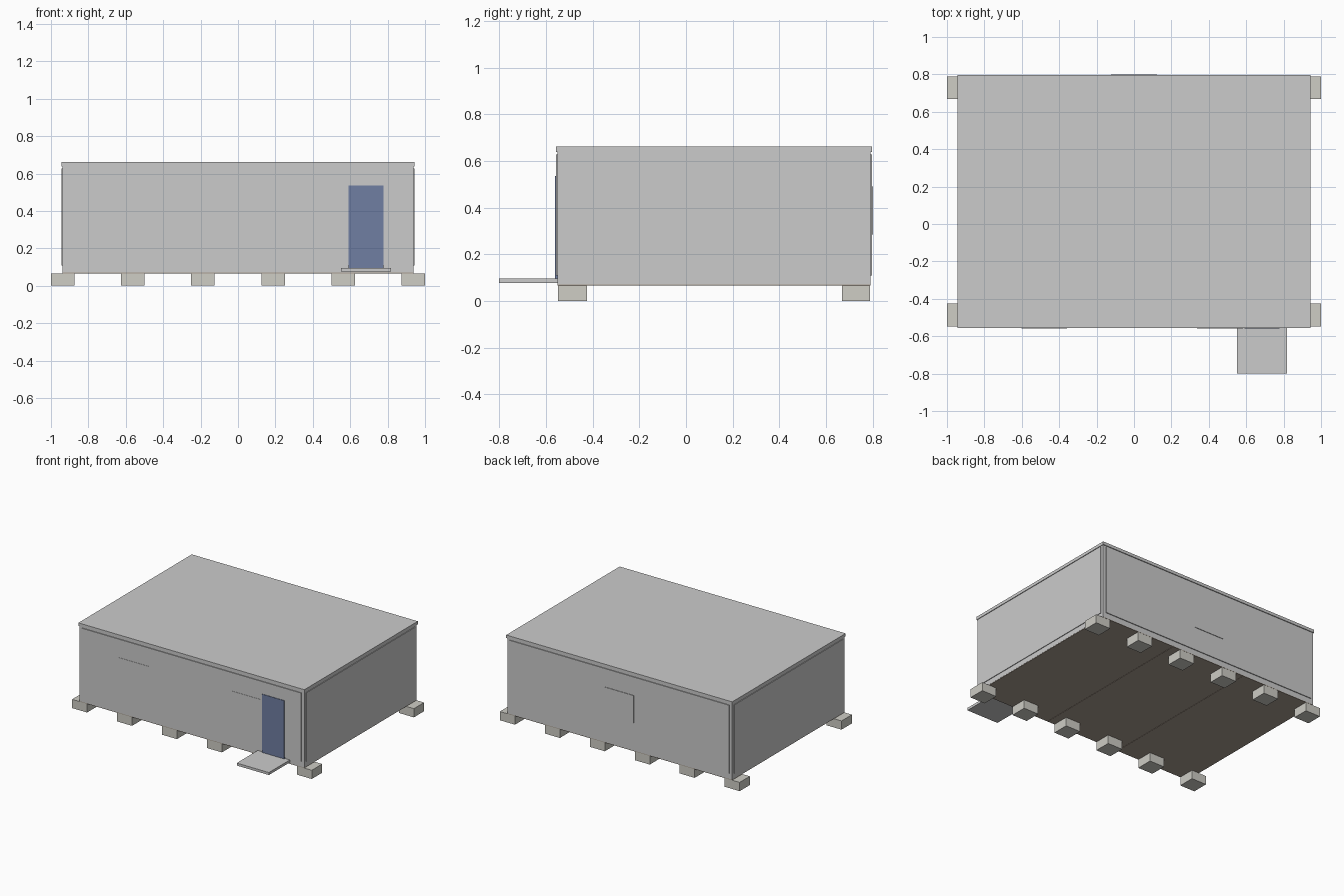
import bpy

if "Cube" in bpy.data.objects:
    bpy.data.objects.remove(bpy.data.objects["Cube"])


def material(name, color):
    m = bpy.data.materials.new(name)
    m.diffuse_color = (*color, 1)
    m.use_nodes = True
    m.node_tree.nodes["Principled BSDF"].inputs["Base Color"].default_value = m.diffuse_color
    return m


def box(name, x, y, z, mat=None):
    """Axis-aligned box from (min, max) ranges."""
    bpy.ops.mesh.primitive_cube_add(
        size=1, location=[(a + b) / 2 for a, b in (x, y, z)])
    ob = bpy.context.object
    ob.name = name
    ob.scale = [b - a for a, b in (x, y, z)]
    bpy.ops.object.transform_apply(location=False, rotation=False, scale=True)
    if mat:
        ob.data.materials.append(mat)
    return ob


blue = material("door_blue", (0.16, 0.21, 0.36))
brown = material("floor_brown", (0.40, 0.34, 0.28))
concrete = material("concrete", (0.62, 0.61, 0.56))

FRONT, BACK, HALF = -0.55, 0.79, 0.938

# Main shell and slightly overhanging roof
box("shell", (-HALF, HALF), (FRONT, BACK), (0.07, 0.64))
box("roof", (-0.943, 0.943), (-0.556, 0.796), (0.638, 0.661))

# Three floor modules flush with the underside
for i in range(3):
    w = 2 * HALF / 3
    x0 = -HALF + i * w
    box(f"floor_{i}", (x0 + 0.001, x0 + w - 0.001), (FRONT, BACK), (0.066, 0.07), brown)

# Raised wall panels leaving corner posts and rails visible
box("front_panel", (-0.915, 0.915), (-0.556, FRONT), (0.11, 0.628))
box("back_panel", (-0.915, 0.915), (BACK, 0.796), (0.11, 0.628))
for s, side in ((1, "right"), (-1, "left")):
    box(f"{side}_panel", sorted((s * HALF, s * 0.943)), (-0.528, 0.768), (0.108, 0.628))

# Thin window plates
for i, x in enumerate((-0.48, 0.46)):
    box(f"front_window_{i}", (x - 0.122, x + 0.122), (-0.558, FRONT), (0.285, 0.49))
box("back_window", (-0.124, 0.124), (BACK, 0.8), (0.285, 0.49))

# Door and entrance step
box("door", (0.592, 0.777), (-0.56, FRONT), (0.095, 0.535), blue)
box("entrance_step", (0.55, 0.818), (-0.8, FRONT), (0.077, 0.096))

# Two rows of foundation blocks
for row, y in (("front", (-0.549, -0.425)), ("back", (0.668, 0.789))):
    for i, x in enumerate((-0.9375, -0.5625, -0.1875, 0.1875, 0.5625, 0.9375)):
        box(f"{row}_block_{i}", (x - 0.0625, x + 0.0625), y, (0, 0.066), concrete)
